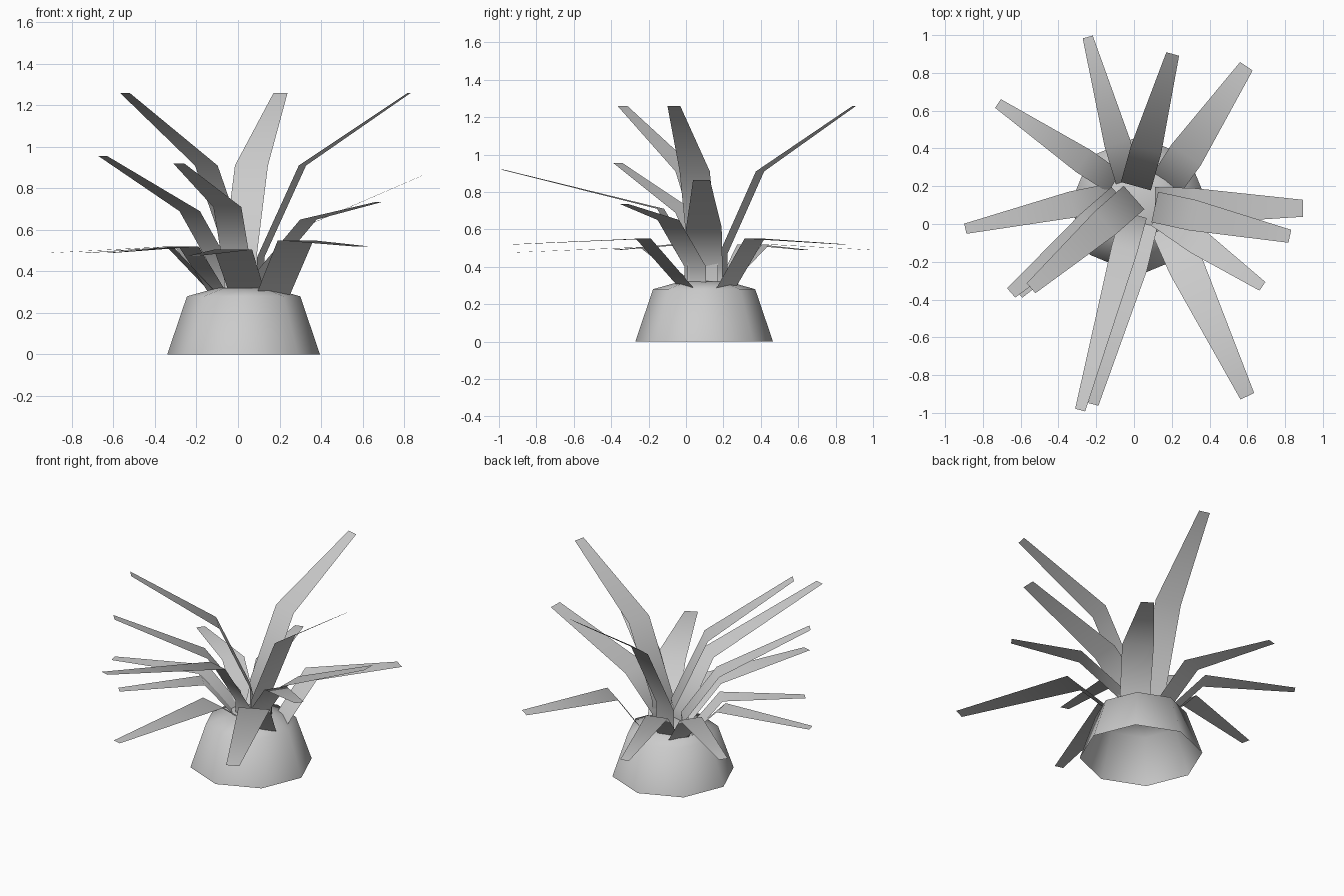
import bpy
import bmesh
from math import cos, sin, pi
from mathutils import Vector

if "Cube" in bpy.data.objects:
    bpy.data.objects.remove(bpy.data.objects["Cube"], do_unlink=True)

grey = bpy.data.materials.new("light grey")
grey.use_nodes = True
colour = (0.6, 0.6, 0.6, 1)
grey.diffuse_color = colour
grey.node_tree.nodes["Principled BSDF"].inputs["Base Color"].default_value = colour


def finish(bm, name):
    mesh = bpy.data.meshes.new(name)
    for f in bm.faces:
        f.smooth = True
    bm.to_mesh(mesh)
    bm.free()
    mesh.materials.append(grey)
    obj = bpy.data.objects.new(name, mesh)
    bpy.context.collection.objects.link(obj)
    return obj


# Mound: eight-sided, open underneath, with a shallow domed top
def mound(centre, profile, sides=8):
    bm = bmesh.new()
    rings = []
    for r, z in profile:
        rings.append([bm.verts.new((centre[0] + r * cos(2 * pi * i / sides),
                                    centre[1] + r * sin(2 * pi * i / sides), z))
                      for i in range(sides)])
    for low, high in zip(rings, rings[1:]):
        for i in range(sides):
            j = (i + 1) % sides
            bm.faces.new((low[i], low[j], high[j], high[i]))
    apex = bm.verts.new((*centre, 0.33))
    for i in range(sides):
        bm.faces.new((rings[-1][i], rings[-1][(i + 1) % sides], apex))
    finish(bm, "mound")


# Leaf: strip of quads that rises, bends outward and narrows to a blunt tip
def leaf(name, base, tip, mid_at, mid_z, widths, upright=0):
    base, tip = Vector(base), Vector(tip)
    side = Vector((base.y - tip.y, tip.x - base.x, 0)).normalized()
    mid = base.lerp(tip, mid_at)
    mid.z = mid_z
    wb, wm, wt = widths
    stations = [(base, wb), (mid, wm), (tip, wt)]
    if upright:
        stations.insert(1, (base + Vector((0, 0, upright)), wb))
    bm = bmesh.new()
    pairs = [(bm.verts.new(p - side * w / 2), bm.verts.new(p + side * w / 2))
             for p, w in stations]
    for a, b in zip(pairs, pairs[1:]):
        bm.faces.new((a[0], b[0], b[1], a[1]))
    finish(bm, name)


mound((0.027, 0.097), [(0.368, 0), (0.273, 0.28), (0.13, 0.32)])

# Tall upright leaves
tall = [((0.01, 0.20, 0.3), (0.205, 0.90, 1.26)),
        ((0.11, 0.09, 0.3), (0.825, -0.065, 1.26)),
        ((0.0, 0.14, 0.3), (-0.545, -0.34, 1.26))]
for i, (base, tip) in enumerate(tall):
    leaf(f"tall_leaf_{i + 1}", base, tip, 0.28, 0.91, (0.165, 0.165, 0.07), 0.17)

# Middle leaves, each with its own bend height
middle = [((0.11, 0.10, 0.3), (0.895, 0.083, 0.865), 0.25, 0.61, 0.19, 0.09),
          ((-0.07, 0.14, 0.3), (-0.65, -0.365, 0.955), 0.28, 0.69, 0.15, 0.065),
          ((0.0, 0.05, 0.3), (-0.285, -0.985, 0.92), 0.18, 0.71, 0.14, 0.055),
          ((0.13, 0.05, 0.3), (0.68, -0.33, 0.735), 0.38, 0.65, 0.14, 0.055)]
for i, (base, tip, at, z, wide, end) in enumerate(middle):
    leaf(f"middle_leaf_{i + 1}", base, tip, at, z, (wide, wide, end), 0.1)

# Broad low leaves
broad = [((0.17, 0.21, 0.28), (0.595, 0.835, 0.52)),
         ((0.17, 0.0, 0.29), (0.60, -0.912, 0.52)),
         ((0.04, 0.02, 0.31), (-0.215, -0.955, 0.475))]
for i, (base, tip) in enumerate(broad):
    end = 0.08 if i < 2 else 0.055
    leaf(f"broad_leaf_{i + 1}", base, tip, 0.25, tip[2] + 0.03, (0.18, 0.19, end))

# Narrow low leaves
narrow = [((-0.03, 0.22, 0.3), (-0.245, 0.99, 0.49)),
          ((-0.1, 0.22, 0.3), (-0.72, 0.638, 0.49)),
          ((-0.12, 0.15, 0.3), (-0.893, -0.025, 0.49)),
          ((-0.1, 0.1, 0.3), (-0.61, -0.37, 0.49))]
for i, (base, tip) in enumerate(narrow):
    leaf(f"narrow_leaf_{i + 1}", base, tip, 0.27, 0.52, (0.13, 0.14, 0.055))
